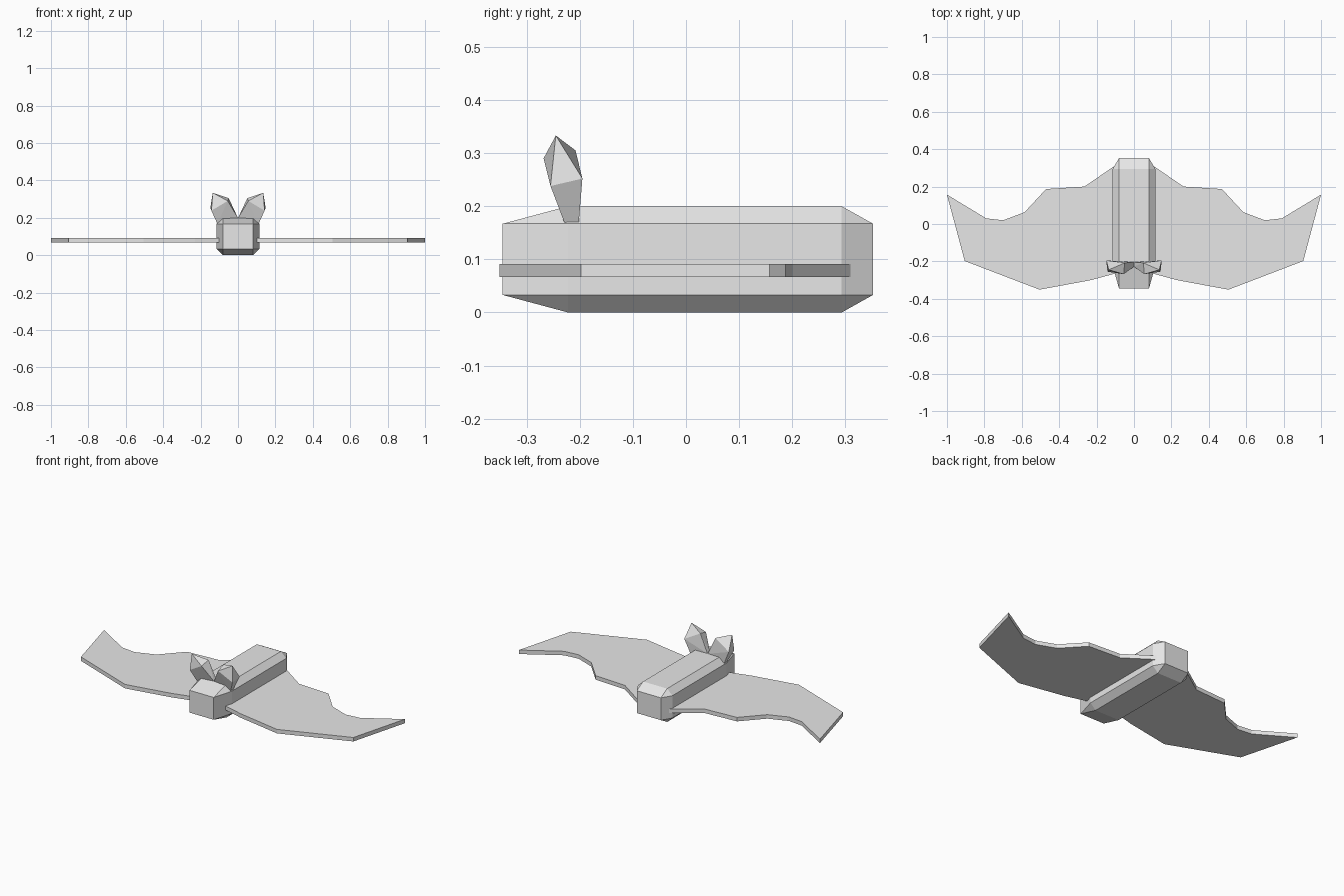
import bpy
import bmesh

cube = bpy.data.objects.get("Cube")
if cube:
    bpy.data.objects.remove(cube, do_unlink=True)

grey = bpy.data.materials.new("light_grey")
grey.use_nodes = True
grey.diffuse_color = (0.8, 0.8, 0.8, 1)
grey.node_tree.nodes["Principled BSDF"].inputs["Base Color"].default_value = (0.8, 0.8, 0.8, 1)


def finish(name, bm):
    """Turn a bmesh into a flat-shaded grey object."""
    bmesh.ops.recalc_face_normals(bm, faces=bm.faces[:])
    mesh = bpy.data.meshes.new(name)
    bm.to_mesh(mesh)
    bm.free()
    mesh.materials.append(grey)
    obj = bpy.data.objects.new(name, mesh)
    bpy.context.collection.objects.link(obj)
    return obj


def hull(name, points):
    """Convex faceted solid around the given points."""
    bm = bmesh.new()
    verts = [bm.verts.new(p) for p in points]
    result = bmesh.ops.convex_hull(bm, input=verts)
    loose = [v for v in result["geom_interior"] if isinstance(v, bmesh.types.BMVert)]
    bmesh.ops.delete(bm, geom=loose, context="VERTS")
    bmesh.ops.dissolve_limit(bm, angle_limit=0.01, verts=bm.verts[:], edges=bm.edges[:])
    return finish(name, bm)


def slab(name, outline, bottom, top):
    """Flat plate extruded upward from an outline."""
    bm = bmesh.new()
    face = bm.faces.new([bm.verts.new((x, y, bottom)) for x, y in outline])
    raised = bmesh.ops.extrude_face_region(bm, geom=[face], use_keep_orig=True)["geom"]
    bmesh.ops.translate(bm, vec=(0, 0, top - bottom),
                        verts=[g for g in raised if isinstance(g, bmesh.types.BMVert)])
    return finish(name, bm)


def box(half_x, y0, y1, z0, z1):
    return [(x, y, z) for x in (-half_x, half_x) for y in (y0, y1) for z in (z0, z1)]


# Body: chamfered block with a longer chamfer at the nose
hull("body", box(0.08, -0.345, 0.352, 0.033, 0.167)
     + box(0.115, -0.222, 0.293, 0.033, 0.167)
     + box(0.08, -0.222, 0.293, 0, 0.2))

# Wing outline and ear points for the +x side
wing = [(0.09, -0.262), (0.23, -0.3), (0.505, -0.351), (0.905, -0.198),
        (1, 0.157), (0.79, 0.03), (0.7, 0.02), (0.585, 0.063),
        (0.47, 0.187), (0.265, 0.2), (0.09, 0.32)]
ear = [(0.0, -0.228, 0.198), (0.0, -0.204, 0.198),       # inner root
       (0.11, -0.228, 0.167), (0.11, -0.202, 0.167),     # outer root
       (0.055, -0.268, 0.29), (0.05, -0.208, 0.305),     # inner flare
       (0.142, -0.255, 0.238), (0.148, -0.195, 0.252),   # outer flare
       (0.135, -0.245, 0.333)]                           # tip

for side, s in (("left", 1), ("right", -1)):
    slab(side + "_wing", [(s * x, y) for x, y in wing], 0.067, 0.091)
    hull(side + "_ear", [(s * x, y, z) for x, y, z in ear])
